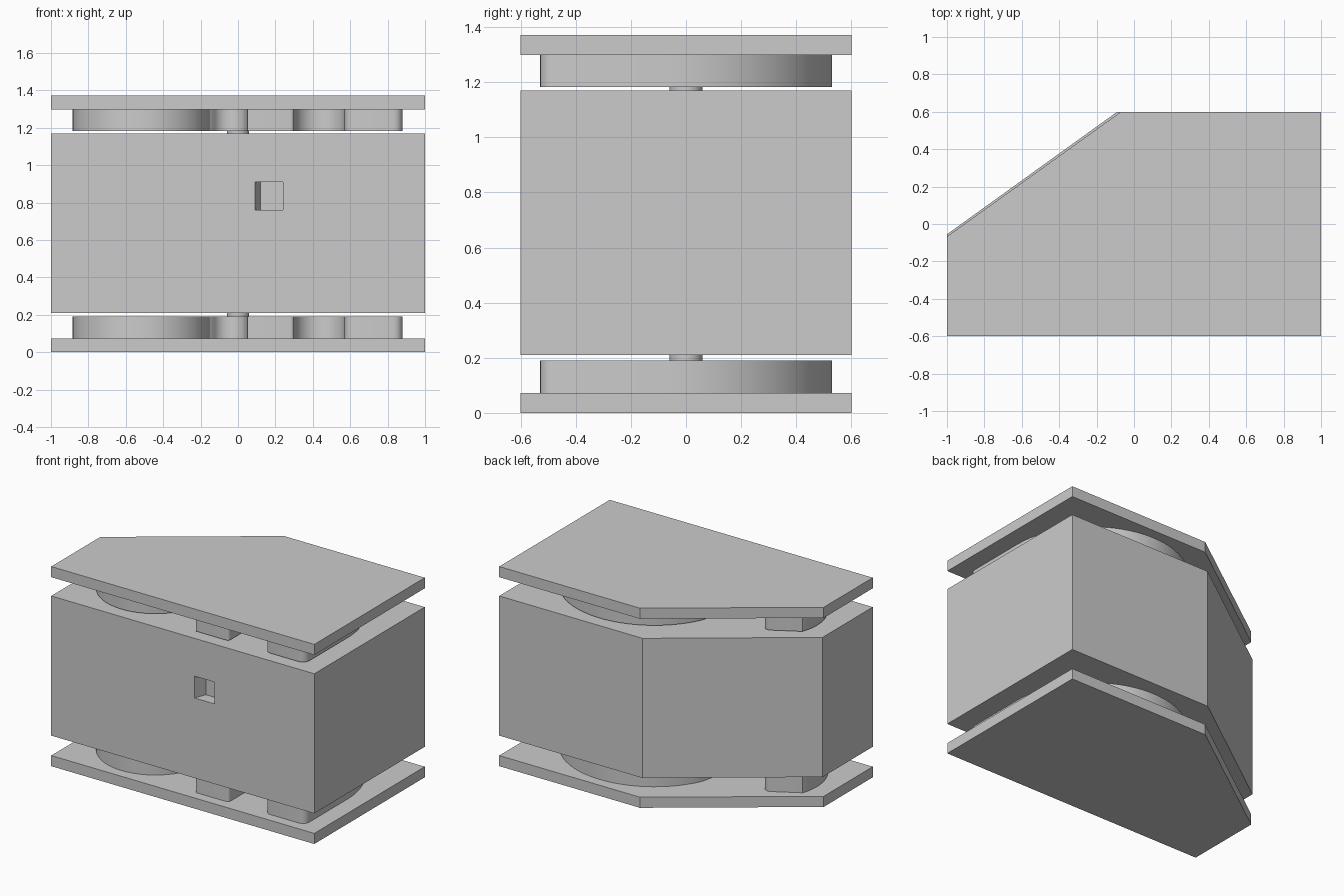
import bpy
import bmesh
from math import cos, sin, radians

cube = bpy.data.objects.get("Cube")
if cube:
    bpy.data.objects.remove(cube, do_unlink=True)

# Single plain grey finish
grey = bpy.data.materials.new("plain_grey")
grey.use_nodes = True
grey.diffuse_color = (0.6, 0.6, 0.6, 1)
grey.node_tree.nodes["Principled BSDF"].inputs["Base Color"].default_value = (0.6, 0.6, 0.6, 1)


def prism(name, outline, z0, z1, smooth=False):
    """Extrude a flat outline from z0 up to z1."""
    bm = bmesh.new()
    face = bm.faces.new([bm.verts.new((x, y, z0)) for x, y in outline])
    new = bmesh.ops.extrude_face_region(bm, geom=[face])["geom"]
    verts = [v for v in new if isinstance(v, bmesh.types.BMVert)]
    bmesh.ops.translate(bm, verts=verts, vec=(0, 0, z1 - z0))
    bmesh.ops.recalc_face_normals(bm, faces=bm.faces)
    mesh = bpy.data.meshes.new(name)
    bm.to_mesh(mesh)
    bm.free()
    obj = bpy.data.objects.new(name, mesh)
    bpy.context.collection.objects.link(obj)
    mesh.materials.append(grey)
    if smooth:
        bpy.ops.object.select_all(action="DESELECT")
        obj.select_set(True)
        bpy.context.view_layer.objects.active = obj
        bpy.ops.object.shade_smooth_by_angle(angle=radians(30))
    return obj


def arc(cx, cy, r, a0, a1, n=8):
    """Points along an arc, angles in degrees."""
    steps = [radians(a0 + (a1 - a0) * i / n) for i in range(n + 1)]
    return [(cx + r * cos(a), cy + r * sin(a)) for a in steps]


def five_sided(side_y, back_x):
    """Rectangle with its back right corner cut off."""
    return [(-1, -0.6), (1, -0.6), (1, 0.6), (back_x, 0.6), (-1, side_y)]


# Curved spacer: hooked left lobe, two front legs and a broad back arch
spacer = (
    arc(-0.515, -0.16, 0.37, 160, 350, 28)
    + arc(-0.05, -0.24, 0.09, 160, 20, 8)
    + [(0.05, -0.53)]
    + arc(0.28, -0.51, 0.02, -90, 0, 4)
    + arc(0.435, -0.06, 0.135, 180, 0, 12)
    + arc(0.62, -0.48, 0.05, 180, 270, 5)
    + arc(0.83, -0.48, 0.05, -90, 0, 5)
    + arc(0.285, -0.065, 0.595, 0, 155, 30)
    + arc(-0.46, -0.06, 0.15, 0, -180, 12)
    + arc(-0.67, 0.03, 0.04, 0, 110, 5)
)

# Outer plates, spacers and pivot pins, bottom and top
HEIGHT = 1.372
pin = arc(0, 0, 0.06, 0, 345, 23)
for level in ("bottom", "top"):
    def span(a, b):
        return (a, b) if level == "bottom" else (HEIGHT - b, HEIGHT - a)
    prism(level + "_plate", five_sided(-0.067, -0.07), *span(0, 0.073))
    prism(level + "_spacer", spacer, *span(0.073, 0.19), smooth=True)
    prism(level + "_pin", pin, *span(0.19, 0.212), smooth=True)

# Main block with a shallow square socket in the front
body = prism("main_block", five_sided(-0.055, -0.09), 0.21, 1.17)
socket = prism("socket_cutter", [(0.09, -0.7), (0.24, -0.7), (0.24, -0.52),
                                 (0.12, -0.52), (0.09, -0.6)], 0.76, 0.91)
socket.hide_render = True
cut = body.modifiers.new("socket", "BOOLEAN")
cut.object = socket
cut.operation = "DIFFERENCE"
cut.solver = "EXACT"
bpy.context.view_layer.objects.active = body
bpy.ops.object.modifier_apply(modifier=cut.name)
bpy.data.objects.remove(socket, do_unlink=True)
